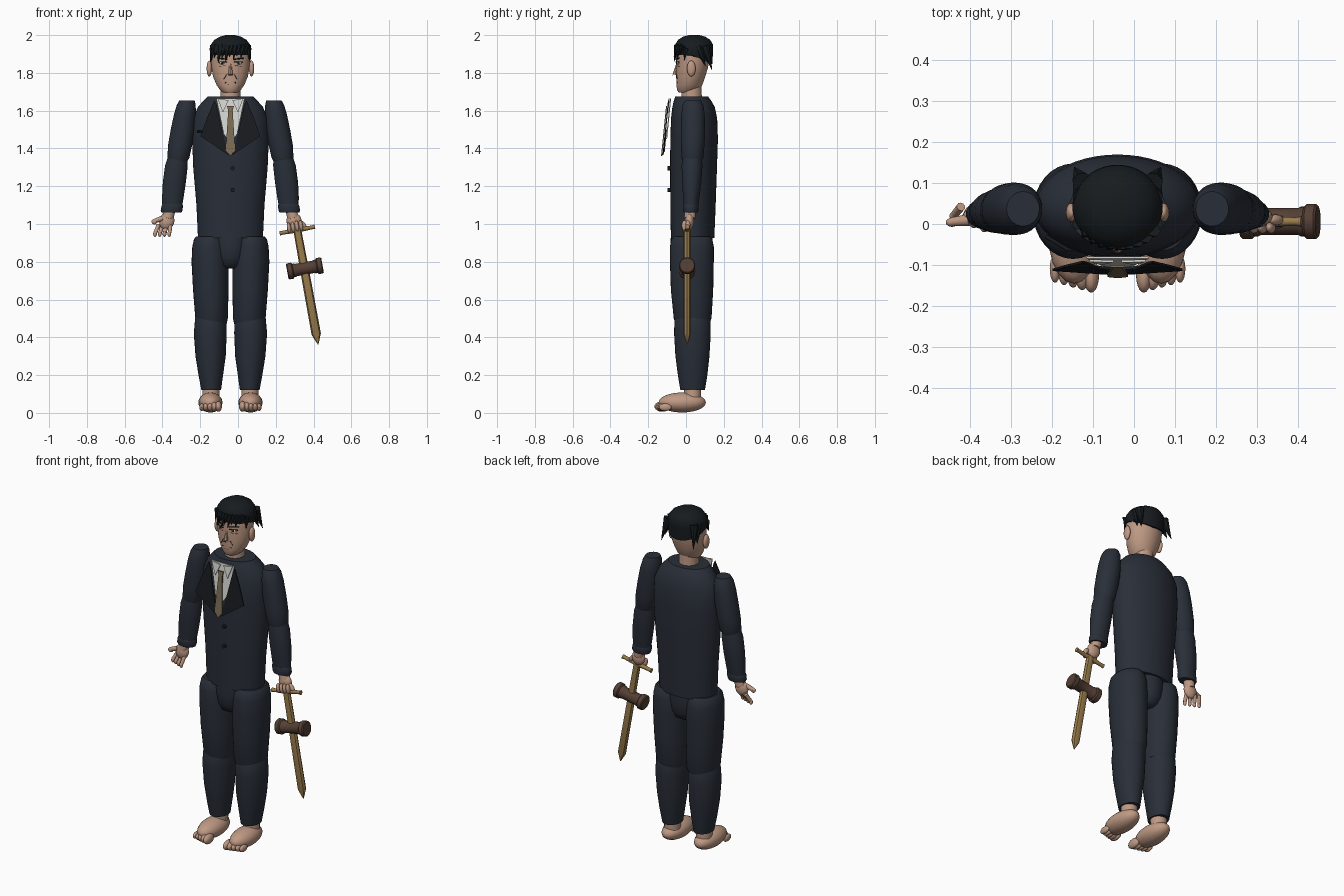
import bpy, bmesh, math
from mathutils import Vector, Matrix

CX = -0.04  # body axis


def mat(name, rgb):
    m = bpy.data.materials.new(name)
    m.diffuse_color = (*rgb, 1)
    return m


SUIT = mat("suit_cloth", (0.022, 0.028, 0.04))
DARK = mat("lapel_cloth", (0.009, 0.011, 0.014))
HAIR = mat("hair", (0.008, 0.011, 0.013))
SKIN = mat("skin", (0.52, 0.32, 0.23))
SHIRT = mat("shirt", (0.68, 0.68, 0.65))
TIE = mat("tie_cloth", (0.2, 0.15, 0.09))
GOLD = mat("brass", (0.32, 0.2, 0.07))
WOOD = mat("wood", (0.09, 0.05, 0.035))


def finish(name, bm, m, angle=40):
    bmesh.ops.recalc_face_normals(bm, faces=bm.faces)
    me = bpy.data.meshes.new(name)
    bm.to_mesh(me)
    bm.free()
    ob = bpy.data.objects.new(name, me)
    bpy.context.collection.objects.link(ob)
    me.materials.append(m)
    bpy.ops.object.select_all(action='DESELECT')
    ob.select_set(True)
    bpy.context.view_layer.objects.active = ob
    bpy.ops.object.shade_smooth_by_angle(angle=math.radians(angle))
    return ob


def loft(name, rings, m, n=32, s=1, matrix=None):
    """Closed stack of elliptical rings (z, x, y, rx, ry); x is measured from the body axis."""
    bm = bmesh.new()
    loops = []
    for z, x, y, rx, ry in rings:
        loops.append([bm.verts.new((s * x + rx * math.cos(t), y + ry * math.sin(t), z))
                      for t in (2 * math.pi * i / n for i in range(n))])
    for a, b in zip(loops, loops[1:]):
        for i in range(n):
            bm.faces.new((a[i], a[(i + 1) % n], b[(i + 1) % n], b[i]))
    bm.faces.new(loops[0])
    bm.faces.new(loops[-1])
    bm.transform(matrix or Matrix.Translation((CX, 0, 0)))
    return finish(name, bm, m)


def ball(name, loc, r, m, rot=0):
    bm = bmesh.new()
    bmesh.ops.create_uvsphere(bm, u_segments=20, v_segments=12, radius=1)
    bm.transform(Matrix.Translation((loc[0] + CX, loc[1], loc[2])) @ Matrix.Rotation(rot, 4, 'Y')
                 @ Matrix.Diagonal((*r, 1)))
    return finish(name, bm, m)


def rod(name, a, b, r1, r2, m, n=10):
    a, b = Vector(a), Vector(b)
    d = b - a
    bm = bmesh.new()
    bmesh.ops.create_cone(bm, cap_ends=True, segments=n, radius1=r1, radius2=r2, depth=d.length)
    bm.transform(Matrix.Translation((a + b) / 2 + Vector((CX, 0, 0)))
                 @ d.to_track_quat('Z', 'Y').to_matrix().to_4x4())
    return finish(name, bm, m)


def plate(name, pts, m, lift=0.0, s=1):
    """Thin cloth panel lying on the sloping chest front; points are (x, z)."""
    bm = bmesh.new()
    f = bm.faces.new([bm.verts.new((s * x + CX, -0.095 - 0.1 * (1.66 - z) - lift, z)) for x, z in pts])
    out = bmesh.ops.extrude_face_region(bm, geom=[f])["geom"]
    bmesh.ops.translate(bm, vec=(0, 0.006, 0), verts=[v for v in out if isinstance(v, bmesh.types.BMVert)])
    return finish(name, bm, m)


# Jacket body and pelvis
loft("jacket", [(0.925, 0, .035, .172, .115), (1.1, 0, .037, .18, .12), (1.3, 0, .04, .197, .124),
                (1.45, 0, .043, .203, .126), (1.56, 0, .043, .198, .122), (1.62, 0, .04, .172, .112),
                (1.65, 0, .035, .145, .1), (1.675, 0, .03, .12, .087)], SUIT, 48)
loft("pelvis", [(.765, 0, .03, .055, .06), (.78, 0, .03, .073, .085), (.82, 0, .03, .09, .105),
                (.88, 0, .03, .102, .113), (.94, 0, .03, .105, .11)], SUIT)

# Shirt front, vest, lapels, collar, tie, pocket and buttons
plate("shirt_front", [(-.075, 1.665), (.075, 1.665), (.03, 1.45), (-.03, 1.45)], SHIRT, -.01)
plate("vest", [(-.05, 1.5), (0, 1.43), (.05, 1.5), (.02, 1.38), (-.02, 1.38)], SUIT, -.004)
for s in (-1, 1):
    plate("lapel", [(.085, 1.655), (.125, 1.56), (.158, 1.465), (.01, 1.365), (.045, 1.5), (.073, 1.63)], DARK, 0, s)
    plate("collar", [(.068, 1.665), (.01, 1.655), (.04, 1.59)], SHIRT, -.002, s)
plate("tie", [(-.012, 1.6), (-.018, 1.625), (.018, 1.625), (.012, 1.6), (.025, 1.39), (0, 1.36), (-.025, 1.39)], TIE, .007)
rod("breast_pocket", (-.175, -.03, 1.49), (-.12, -.063, 1.49), .005, .005, DARK)
for z in (1.295, 1.18):
    rod("button", (.012, -.07, z), (.012, -.097, z), .011, .011, DARK, 14)

for s in (-1, 1):
    # Sleeves and cuffs
    loft("upper_sleeve", [(1.32, .28, .033, .045, .045), (1.35, .276, .034, .058, .058), (1.42, .266, .036, .064, .062),
                          (1.5, .252, .037, .064, .064), (1.58, .241, .037, .058, .062), (1.63, .234, .037, .05, .055),
                          (1.655, .23, .037, .04, .042)], SUIT, s=s)
    loft("lower_sleeve", [(1.07, .31, .025, .05, .035), (1.14, .305, .028, .057, .043), (1.22, .297, .03, .061, .051),
                          (1.31, .286, .032, .06, .055), (1.36, .279, .033, .05, .05)], SUIT, s=s)
    loft("cuff", [(1.06, .312, .025, .052, .037), (1.07, .312, .025, .057, .04), (1.095, .308, .025, .057, .041),
                  (1.105, .307, .025, .053, .038)], SUIT, s=s)

    # Trouser legs
    loft("thigh", [(.47, .1, .035, .08, .09), (.5, .1, .035, .086, .1), (.65, .104, .032, .094, .112),
                   (.8, .108, .031, .098, .116), (.88, .109, .031, .093, .116), (.92, .11, .031, .083, .108),
                   (.935, .11, .031, .07, .095)], SUIT, s=s)
    loft("shin", [(.12, .102, .035, .052, .065), (.2, .104, .035, .065, .078), (.3, .105, .034, .08, .09),
                  (.42, .107, .034, .087, .097), (.5, .104, .034, .083, .095), (.55, .102, .034, .06, .07)], SUIT, s=s)
    rod("ankle", (s * .104, .035, .05), (s * .102, .035, .16), .045, .045, SKIN, 20)

    # Bare feet
    ball("foot", (s * .106, -.02, .055), (.064, .125, .053), SKIN)
    for i in range(5):
        ball("toe", (s * (.064 + .022 * i), -.125 + .004 * i, .034 - .001 * i),
             (.019 - .0015 * i, .042 - .002 * i, .028 - .002 * i), SKIN)

    # Palms, wrists
    rod("wrist", (s * .315, .025, 1.1), (s * .332, .02, 1.03), .03, .03, SKIN, 16)
    ball("palm", (s * .337, .018, 1.015), (.04, .024, .046), SKIN, -s * .25)

    # Ears
    ball("ear", (s * .112, .028, 1.823), (.014, .023, .042), SKIN)

# Open hand on the left of the picture
for i in range(4):
    x, y = -.318 - .021 * i, .002 + .01 * i
    rod("open_finger", (x, y + .01, .995), (x - .004 - .004 * i, y - .01, .955), .011, .01, SKIN)
    ball("open_fingertip", (x - .006 - .004 * i, y - .012, .948), (.01, .01, .016), SKIN)
rod("open_thumb", (-.36, .01, 1.03), (-.405, .005, 1.015), .015, .011, SKIN)
ball("open_thumb_tip", (-.403, .004, 1.012), (.015, .011, .014), SKIN, .3)

# Gripping hand
for i in range(4):
    x = .31 + .021 * i
    ball("grip_finger", (x, -.008, .98 + .004 * i), (.011, .015, .028), SKIN, -.18)
ball("grip_thumb", (.385, .01, .995), (.013, .013, .027), SKIN, -.6)

# Sword with mallet head, modelled upright with the guard at the origin and then tilted
S = Matrix.Translation((.314, .006, .968)) @ Matrix.Rotation(-.18, 4, 'Y')
SIDE = S @ Matrix.Translation((.003, 0, -.207)) @ Matrix.Rotation(math.pi / 2, 4, 'Y')
GUARD = S @ Matrix.Rotation(math.pi / 2, 4, 'Y')
loft("sword_blade", [(-.615, 0, 0, .002, .002), (-.56, 0, 0, .025, .019), (-.3, 0, 0, .024, .018),
                     (0, 0, 0, .021, .018)], GOLD, 8, matrix=S)
loft("sword_handle", [(0, 0, 0, .015, .015), (.05, 0, 0, .014, .014), (.065, 0, 0, .008, .008)], GOLD, 16, matrix=S)
loft("sword_guard", [(-.095, 0, 0, .013, .013), (-.08, 0, 0, .01, .01), (0, 0, 0, .014, .014),
                     (.08, 0, 0, .01, .01), (.095, 0, 0, .013, .013)], GOLD, 12, matrix=GUARD)
half = [(.095, .038), (.09, .043), (.068, .043), (.062, .036), (.052, .036), (.047, .033)]
loft("mallet_head", [(-z, 0, 0, r, r) for z, r in half] + [(z, 0, 0, r, r) for z, r in reversed(half)],
     WOOD, 24, matrix=SIDE)

# Neck and head
loft("neck", [(1.64, 0, .03, .056, .056), (1.69, 0, .03, .053, .053), (1.78, 0, .03, .053, .053)], SKIN)
loft("head", [(1.697, 0, .005, .04, .045), (1.71, 0, .01, .055, .058), (1.735, 0, .018, .073, .068),
              (1.78, 0, .025, .092, .077), (1.83, 0, .033, .101, .084), (1.88, 0, .036, .104, .088),
              (1.93, 0, .038, .1, .088), (1.97, 0, .038, .07, .065)], SKIN, 40)

# Hair cap, with its lower edge dropping towards the back
hair = loft("hair_cap", [(1.895, 0, .042, .107, .097), (1.925, 0, .042, .11, .102), (1.95, 0, .043, .104, .1),
                         (1.975, 0, .043, .085, .085), (1.992, 0, .043, .055, .058), (2.0, 0, .043, .025, .028)], HAIR, 40)
for v in hair.data.vertices:
    if v.co.z < 1.9:
        v.co.z -= max(0, v.co.y - .03) * .45

# Fringe and side locks
for i in range(9):
    x = -.08 + .02 * i
    y = .042 - .1 * math.sqrt(1 - (x / .11) ** 2)
    drop = (.045, .07, .05, .065, .04, .055, .035, .05, .03)[i]
    rod("fringe_lock", (x + .008, y + .012, 1.945), (x - .006, y - .006, 1.925 - drop), .018, .001, HAIR, 6)
for s in (-1, 1):
    for y, z in ((.085, 1.835), (.12, 1.815)):
        rod("side_lock", (s * .085, y - .02, 1.94), (s * .105, y + .018, z), .026, .001, HAIR, 8)
    rod("temple_lock", (s * .097, .0, 1.93), (s * .1, -.01, 1.865), .015, .001, HAIR, 6)

# Face: brows, eyes, nose and mouth
for s in (-1, 1):
    rod("eyebrow", (s * .018, -.054, 1.872), (s * .07, -.036, 1.878), .004, .003, HAIR, 6)
    ball("eye", (s * .043, -.042, 1.852), (.017, .007, .007), SHIRT)
    ball("pupil", (s * .043, -.048, 1.852), (.006, .004, .006), HAIR)
    rod("upper_eyelid", (s * .02, -.053, 1.857), (s * .065, -.036, 1.858), .003, .003, HAIR, 6)
    rod("eye_crease", (s * .025, -.048, 1.838), (s * .06, -.035, 1.835), .0018, .0018, HAIR, 6)
    rod("cheek_line", (s * .022, -.051, 1.79), (s * .036, -.044, 1.765), .0018, .0018, HAIR, 6)
rod("nose", (0, -.046, 1.855), (0, -.058, 1.79), .004, .013, SKIN, 8)
rod("nose_shadow", (-.01, -.07, 1.787), (.01, -.07, 1.787), .002, .002, HAIR, 6)
rod("mouth", (-.03, -.046, 1.748), (.03, -.046, 1.748), .003, .003, HAIR, 6)
rod("lower_lip", (-.012, -.048, 1.736), (.012, -.048, 1.736), .002, .002, HAIR, 6)
